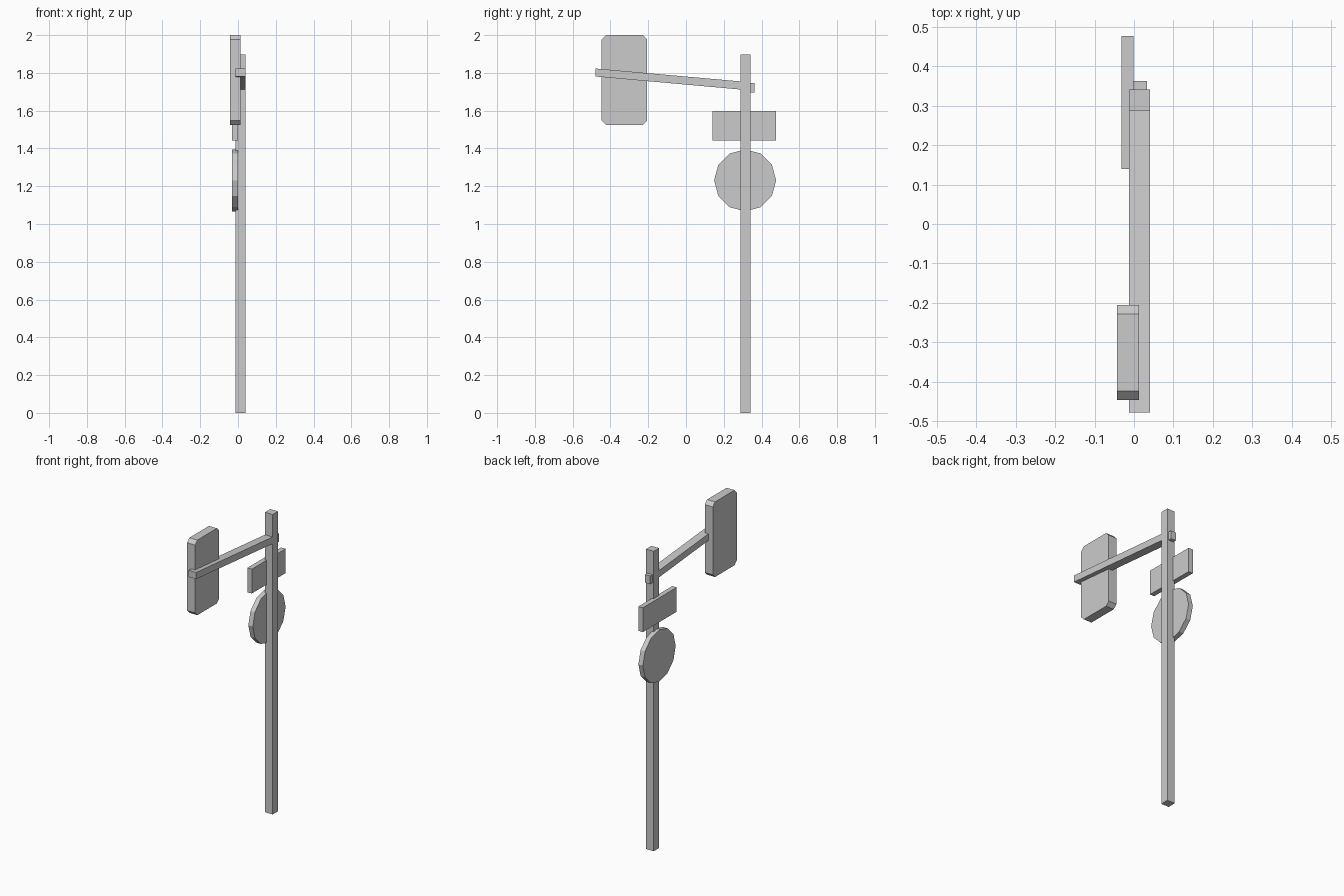
import bpy, math

if "Cube" in bpy.data.objects:
    bpy.data.objects.remove(bpy.data.objects["Cube"])


def prism(name, outline, x0, x1):
    """Extrude a (y, z) outline, counter-clockwise seen from +x, between x0 and x1."""
    n = len(outline)
    verts = [(x, y, z) for x in (x0, x1) for y, z in outline]
    faces = [list(range(n))[::-1], list(range(n, 2 * n))]
    faces += [(i, (i + 1) % n, n + (i + 1) % n, n + i) for i in range(n)]
    mesh = bpy.data.meshes.new(name)
    mesh.from_pydata(verts, [], faces)
    obj = bpy.data.objects.new(name, mesh)
    bpy.context.collection.objects.link(obj)
    return obj


def rect(y0, y1, z0, z1, c=0.0):
    """Rectangle outline, with corners cut by c when given."""
    if not c:
        return [(y0, z0), (y1, z0), (y1, z1), (y0, z1)]
    return [(y0 + c, z0), (y1 - c, z0), (y1, z0 + c), (y1, z1 - c),
            (y1 - c, z1), (y0 + c, z1), (y0, z1 - c), (y0, z0 + c)]


POLE_X = (-0.013, 0.041)
SIGN_X = (-0.032, -0.001)

# Upright pole
prism("pole", rect(0.288, 0.341, 0, 1.897), *POLE_X)

# Sloping arm and its mounting block behind the pole
prism("arm", [(-0.478, 1.781), (0.288, 1.712), (0.288, 1.755), (-0.478, 1.823)], *POLE_X)
prism("arm_bracket", rect(0.341, 0.363, 1.695, 1.747), -0.003, 0.033)

# Signal housing with cut corners
prism("signal_housing", rect(-0.447, -0.206, 1.525, 2.0, 0.023), -0.043, 0.013)

# Rectangular and round sign plates
prism("sign_plate", rect(0.139, 0.477, 1.443, 1.597), *SIGN_X)
disc = [(0.313 + 0.164 * math.cos(i * math.pi / 6),
         1.231 + 0.164 * math.sin(i * math.pi / 6)) for i in range(12)]
prism("round_sign", disc, *SIGN_X)
